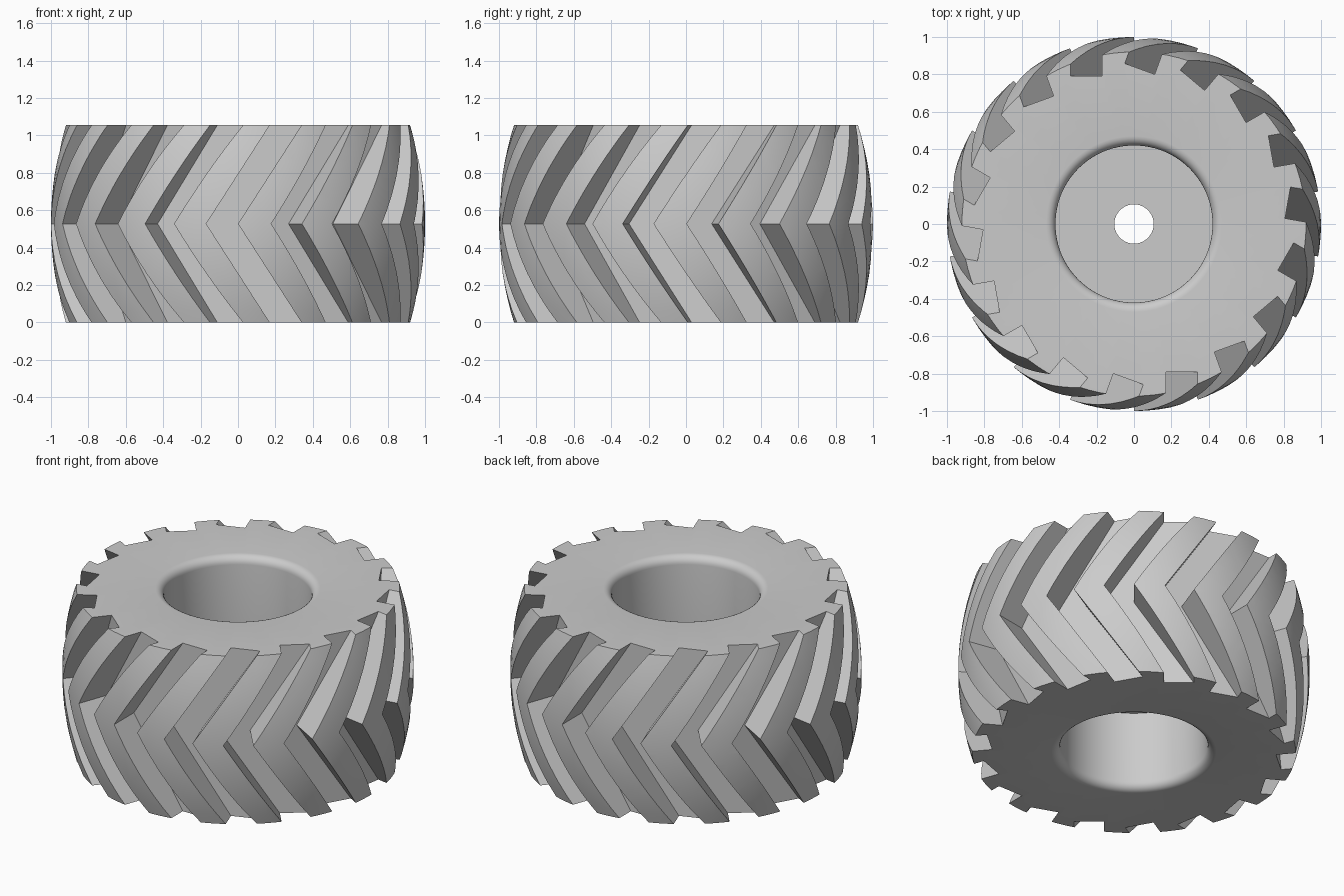
import bpy, bmesh, math

if "Cube" in bpy.data.objects:
    bpy.data.objects.remove(bpy.data.objects["Cube"])

H, MID = 1.055, 0.5275      # tyre width and middle height
LUGS, SEG = 18, 96


def make_object(name, bm):
    bmesh.ops.recalc_face_normals(bm, faces=bm.faces[:])
    me = bpy.data.meshes.new(name)
    bm.to_mesh(me)
    bm.free()
    ob = bpy.data.objects.new(name, me)
    bpy.context.collection.objects.link(ob)
    return ob


# upper half of the wheel section: axle hole, disc, rim wall, rounded lip, side, bulged tread
half = [(0.105, 0.03), (0.42, 0.03)]
for i in range(7):
    a = math.pi / 2 * i / 6
    half.append((0.47 - 0.05 * math.cos(a), MID - 0.05 + 0.05 * math.sin(a)))
R = (MID ** 2 + 0.08 ** 2) / 0.16
for i in range(9):
    z = MID * (1 - i / 8)
    half.append((1 - R + math.sqrt(R * R - z * z), z))
section = half + [(r, -z) for r, z in reversed(half[:-1])]

# revolve the closed section
bm = bmesh.new()
rings = []
for s in range(SEG):
    a = 2 * math.pi * s / SEG
    rings.append([bm.verts.new((r * math.cos(a), r * math.sin(a), z + MID)) for r, z in section])
n = len(section)
for s in range(SEG):
    p, q = rings[s], rings[(s + 1) % SEG]
    for i in range(n):
        j = (i + 1) % n
        bm.faces.new((p[i], q[i], q[j], p[j]))
tyre = make_object("tyre", bm)

# chevron groove cutters, flat floor at 0.79
bm = bmesh.new()
W, FLOOR, OUT = 0.17, 0.79, 1.08
ext = 0.05
shift = 0.34 * (MID + ext) / MID - 0.17
for k in range(LUGS):
    a = 2 * math.pi * k / LUGS
    c, s = math.cos(a), math.sin(a)
    rows = []
    for z, x0 in ((-ext, shift - 0.0), (MID, -W), (H + ext, shift - 0.0)):
        row = []
        for x, y in ((x0, -FLOOR), (x0 + W, -FLOOR), (x0 + W, -OUT), (x0, -OUT)):
            row.append(bm.verts.new((x * c - y * s, x * s + y * c, z)))
        rows.append(row)
    for lo, hi in zip(rows, rows[1:]):
        for i in range(4):
            j = (i + 1) % 4
            bm.faces.new((lo[i], lo[j], hi[j], hi[i]))
    bm.faces.new(rows[0][::-1])
    bm.faces.new(rows[-1])
cutter = make_object("groove_cutter", bm)
cutter.hide_render = True

# cut the grooves, then shade
bpy.ops.object.select_all(action='DESELECT')
bpy.context.view_layer.objects.active = tyre
tyre.select_set(True)
mod = tyre.modifiers.new("grooves", 'BOOLEAN')
mod.operation = 'DIFFERENCE'
mod.solver = 'EXACT'
mod.object = cutter
bpy.ops.object.modifier_apply(modifier=mod.name)
bpy.data.objects.remove(cutter)
bpy.ops.object.shade_smooth_by_angle(angle=math.radians(25))
